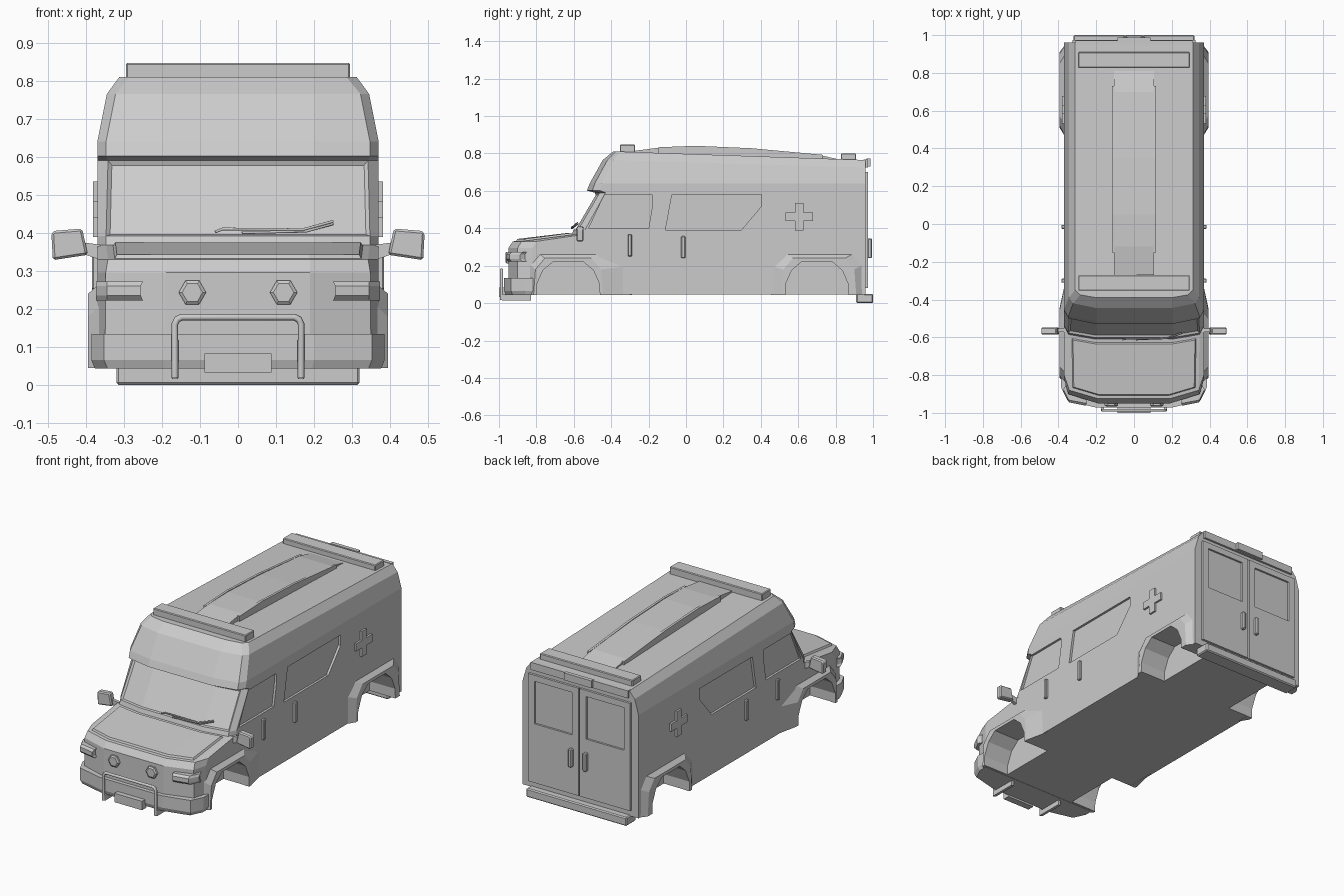
import bpy, bmesh, math

if "Cube" in bpy.data.objects:
    bpy.data.objects.remove(bpy.data.objects["Cube"])

def make(name, bm):
    bmesh.ops.recalc_face_normals(bm, faces=bm.faces[:])
    me = bpy.data.meshes.new(name)
    bm.to_mesh(me)
    bm.free()
    ob = bpy.data.objects.new(name, me)
    bpy.context.collection.objects.link(ob)
    return ob

def loft(name, rings):
    bm = bmesh.new()
    vs = [[bm.verts.new(p) for p in r] for r in rings]
    n = len(rings[0])
    for a, b in zip(vs, vs[1:]):
        for i in range(n):
            bm.faces.new((a[i], a[(i + 1) % n], b[(i + 1) % n], b[i]))
    bm.faces.new(vs[0])
    bm.faces.new(vs[-1])
    return make(name, bm)

def place(axis, p, h):
    return {'x': (h, p[0], p[1]), 'y': (p[0], h, p[1]), 'z': (p[0], p[1], h)}[axis]

def prism(name, pts, axis, lo, hi):
    return loft(name, [[place(axis, p, h) for p in pts] for h in (lo, hi)])

def box(name, x0, x1, y0, y1, z0, z1):
    return prism(name, [(x0, y0), (x1, y0), (x1, y1), (x0, y1)], 'z', z0, z1)

def mirror(ob):
    ob.modifiers.new("mirror", 'MIRROR')
    return ob

def bevel(ob, w):
    m = ob.modifiers.new("bevel", 'BEVEL')
    m.width, m.segments = w, 1
    return ob

def cut(ob, cutters):
    for c in cutters:
        m = ob.modifiers.new("cut", 'BOOLEAN')
        m.operation, m.solver, m.object = 'DIFFERENCE', 'EXACT', c
    bpy.context.view_layer.update()
    ev = ob.evaluated_get(bpy.context.evaluated_depsgraph_get())
    me = bpy.data.meshes.new_from_object(ev)
    ob.modifiers.clear()
    ob.data = me

def tube(name, pts, r):
    cu = bpy.data.curves.new(name, 'CURVE')
    cu.dimensions = '3D'
    cu.bevel_depth, cu.bevel_resolution, cu.use_fill_caps = r, 1, True
    s = cu.splines.new('POLY')
    s.points.add(len(pts) - 1)
    for p, q in zip(s.points, pts):
        p.co = (*q, 1)
    ob = bpy.data.objects.new(name, cu)
    bpy.context.collection.objects.link(ob)
    return ob

# Body shell: plan outlines stacked upward (z front, z rear, then front, corner, side points)
REAR = 0.96
levels = [
    (.045, .045, .19, -.95, .35, -.90, .37, -.82),
    (.295, .295, .19, -.95, .348, -.90, .37, -.82),
    (.330, .330, .19, -.925, .342, -.88, .37, -.80),
    (.368, .368, .20, -.61, .347, -.585, .37, -.54),
    (.392, .392, .20, -.602, .347, -.577, .37, -.54),
    (.590, .590, .20, -.487, .342, -.462, .37, -.43),
    (.602, .602, .20, -.53, .347, -.50, .37, -.46),
    (.640, .640, .20, -.515, .347, -.488, .37, -.45),
    (.765, .725, .20, -.445, .322, -.42, .345, -.39),
    (.810, .765, .20, -.39, .285, -.375, .312, -.35),
]
bm = bmesh.new()
rings = []
for zf, zr, xa, ya, xb, yb, xs, ys in levels:
    half = [(xa, ya, zf), (xb, yb, zf), (xs, ys, zf), (xs, REAR, zr)]
    ring = [(-x, y, z) for x, y, z in reversed(half)] + half
    rings.append([bm.verts.new(p) for p in ring])
grid = []
for a, b in zip(rings, rings[1:]):
    grid.append([bm.faces.new((a[i], a[(i + 1) % 8], b[(i + 1) % 8], b[i])) for i in range(8)])
bm.faces.new(rings[0])
bm.faces.new(rings[-1])
bmesh.ops.recalc_face_normals(bm, faces=bm.faces[:])
# raised hood and recessed windshield
for lv, t, d in ((2, .018, .0), (4, .009, -.010)):
    bmesh.ops.inset_region(bm, faces=grid[lv][2:5], thickness=t, depth=d, use_even_offset=True)
    if lv == 2:
        bmesh.ops.inset_region(bm, faces=grid[lv][2:5], thickness=.006, depth=.010, use_even_offset=True)
body = make("body_shell", bm)

# Wheel arch flares
flares = []
for nm, b0, b1, o0, o1 in (("front", -.84, -.29, -.815, -.445), ("rear", .955, .455, .91, .51)):
    k = 1 if b1 > b0 else -1
    base = [(b0, .044), (b0, .21), (b0 + .05 * k, .27), (o1 - .02 * k, .27), (b1, .20), (b1, .044)]
    out = [(o0, .044), (o0 + .01 * k, .18), (o0 + .06 * k, .24), (o1 - .06 * k, .24),
           (o1 - .01 * k, .18), (o1, .044)]
    flares.append(mirror(loft(nm + "_arch_flare",
                              [[(.36, *p) for p in base], [(.394, *p) for p in out]])))

# Wheel wells, side windows: cutters
cutters = []
for c in (-.63, .70):
    h = [(.172, -.1), (.168, .10), (.135, .175), (.08, .222)]
    pts = [(c + y, z) for y, z in h] + [(c - y, z) for y, z in reversed(h)]
    cutters.append(mirror(prism("arch_cutter", pts, 'x', .23, .5)))
windows = [
    [(-.52, .40), (-.20, .40), (-.178, .53), (-.178, .575), (-.186, .582), (-.435, .582)],
    [(-.11, .39), (.295, .39), (.405, .52), (.405, .58), (-.075, .58)],
]
for w in windows:
    cutters.append(mirror(prism("window_cutter", w, 'x', .357, .5)))
cut(body, cutters)
for f in flares:
    cut(f, cutters[:2])

# Rear doors with recessed windows
door = box("rear_door", .004, .325, .94, .973, .08, .70)
door_cut = box("door_window_cutter", .045, .285, .962, 1.1, .42, .665)
cut(door, [door_cut])
mirror(door)
for c in cutters + [door_cut]:
    bpy.data.objects.remove(c)
mirror(bevel(box("rear_door_handle", .035, .058, .97, .995, .24, .345), .005))
box("rear_top_trim", -.31, .31, .95, .972, .725, .768)
box("rear_marker_light", -.088, .088, .965, .987, .73, .772)
bevel(box("rear_step", -.32, .32, .91, 1.0, 0, .05), .006)

# Side handles, medical cross
for y, z in ((-.30, .25), (-.015, .24)):
    mirror(bevel(box("side_door_handle", .365, .384, y - .011, y + .011, z, z + .118), .004))
a, b, cy, cz = .022, .073, .605, .462
quarter = [(b, -a), (b, a), (a, a)]
cross = []
for k in range(4):
    for u, v in quarter:
        for _ in range(k):
            u, v = -v, u
        cross.append((cy + u, cz + v))
mirror(prism("side_cross", cross, 'x', .365, .381))

# Roof: raised centre panel, rails, light bars
hump = [(-.27, .79), (-.27, .815), (-.12, .834), (.05, .837), (.35, .824), (.70, .795), (.82, .768), (.82, .74)]
prism("roof_centre_panel", hump, 'x', -.105, .105)
rail = [(-.15, .79), (-.15, .833), (.05, .841), (.35, .828), (.73, .793), (.73, .75)]
mirror(prism("roof_rail", rail, 'x', .102, .116))
bevel(box("front_light_bar", -.295, .295, -.353, -.272, .795, .847), .004)
bevel(box("rear_light_bar", -.295, .295, .828, .91, .755, .80), .004)

# Front bumper, headlights, round lamps
half = [(.2, -.972), (.352, -.935), (.386, -.865), (.386, -.818)]
full = half + [(-x, y) for x, y in reversed(half)]
low = [(x * .975, y + .008, .043) for x, y in full]
loft("front_bumper", [low] + [[(x, y, z) for x, y in full] for z in (.065, .134)])
lamp = [(.25, -.92), (.25, -.95), (.345, -.932), (.374, -.875), (.36, -.85)]
lens = [(x + .006 * (x < .3), y - .012) for x, y in lamp]
mirror(loft("headlight", [[(x, y, .222) for x, y in lamp], [(x, y, .235) for x, y in lens],
                          [(x, y, .26) for x, y in lens], [(x, y, .272) for x, y in lamp]]))
def hexa(r, y):
    return [(.12 + r * math.cos(i * math.pi / 3), y, .243 + r * math.sin(i * math.pi / 3)) for i in range(6)]
mirror(loft("fog_lamp", [hexa(.036, -.94), hexa(.036, -.96), hexa(.027, -.966)]))

# Bull bar and plate
side = [(.166, -.986, .018), (.166, -.986, .160), (.160, -.986, .172), (.148, -.986, .178)]
tube("bull_bar", [(-x, y, z) for x, y, z in side] + side[::-1], .009)
mirror(box("bull_bar_mount", .158, .174, -.985, -.83, .015, .046))
box("front_plate", -.088, .088, -1.0, -.96, .032, .083)

# Wing mirrors
mirror(bevel(prism("wing_mirror", [(.395, .342), (.487, .328), (.491, .40), (.482, .405), (.41, .411)],
                   'y', -.585, -.548), .006))
mirror(prism("mirror_arm", [(.36, .328), (.41, .345), (.41, .375), (.36, .368)], 'y', -.572, -.554))

# Wiper
tube("wiper_arm", [(-.06, -.612, .402), (-.04, -.608, .41), (.17, -.606, .408), (.25, -.58, .43)], .004)
tube("wiper_blade", [(.01, -.612, .40), (.18, -.604, .404), (.25, -.577, .424)], .004)
